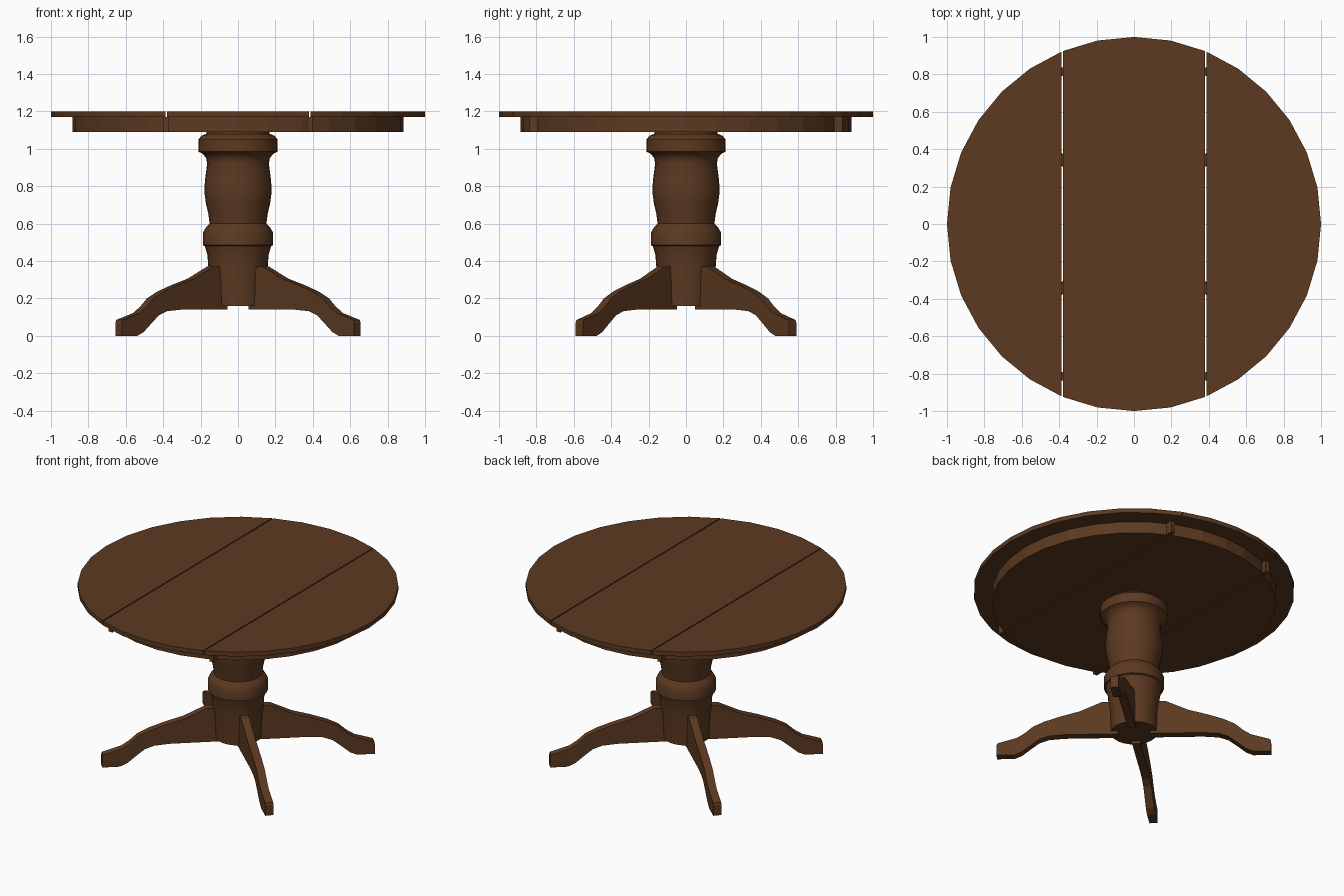
import bpy, bmesh
from math import cos, sin, pi, radians
from mathutils import Matrix, Vector

if "Cube" in bpy.data.objects:
    bpy.data.objects.remove(bpy.data.objects["Cube"])

wood = bpy.data.materials.new("brown_wood")
wood.diffuse_color = (0.107, 0.042, 0.015, 1)
wood.use_nodes = True
wood.node_tree.nodes["Principled BSDF"].inputs["Base Color"].default_value = wood.diffuse_color


def finish(name, bm, smooth=False):
    bmesh.ops.recalc_face_normals(bm, faces=bm.faces[:])
    me = bpy.data.meshes.new(name)
    bm.to_mesh(me)
    bm.free()
    ob = bpy.data.objects.new(name, me)
    bpy.context.collection.objects.link(ob)
    me.materials.append(wood)
    if smooth:
        bpy.ops.object.select_all(action='DESELECT')
        ob.select_set(True)
        bpy.context.view_layer.objects.active = ob
        bpy.ops.object.shade_smooth_by_angle(angle=radians(30))
    return ob


def prism(points, direction):
    """Closed solid from a planar outline swept along a direction."""
    bm = bmesh.new()
    face = bm.faces.new([bm.verts.new(p) for p in points])
    ext = bmesh.ops.extrude_face_region(bm, geom=[face], use_keep_orig=True)
    verts = [v for v in ext["geom"] if isinstance(v, bmesh.types.BMVert)]
    bmesh.ops.translate(bm, verts=verts, vec=direction)
    return bm


def disc_strip(name, r, z0, z1, x0, x1):
    """The part of a 32-sided disc lying between x0 and x1."""
    ring = [(r * cos(2 * pi * i / 32), r * sin(2 * pi * i / 32), z0) for i in range(32)]
    bm = prism(ring, (0, 0, z1 - z0))
    for x, n in ((x0, -1), (x1, 1)):
        bmesh.ops.bisect_plane(bm, geom=bm.verts[:] + bm.edges[:] + bm.faces[:],
                               plane_co=(x, 0, 0), plane_no=(n, 0, 0), clear_outer=True)
        edges = [e for e in bm.edges if e.is_boundary]
        if edges:
            bmesh.ops.holes_fill(bm, edges=edges)
    finish(name, bm)


# Tabletop boards and the solid apron under each, with a narrow gap between
for side, x0, x1 in (("left", -2, -0.387), ("centre", -0.380, 0.380), ("right", 0.387, 2)):
    disc_strip("tabletop_" + side, 1.0, 1.17, 1.2, x0, x1)
    disc_strip("apron_" + side, 0.885, 1.09, 1.17, x0, x1)

# Alignment blocks bridging the gaps
for sx in (-1, 1):
    for y, ly in ((-0.815, 0.045), (-0.345, 0.06), (0.345, 0.06), (0.815, 0.045)):
        bm = bmesh.new()
        bmesh.ops.create_cube(bm, size=1, matrix=Matrix.Translation((sx * 0.384, y, 1.13))
                              @ Matrix.Diagonal((0.03, ly, 0.078, 1)))
        finish("alignment_block", bm)

# Turned column
profile = [(0.145, 0.16), (0.15, 0.30), (0.16, 0.38), (0.163, 0.43), (0.177, 0.48),
           (0.188, 0.485), (0.188, 0.55), (0.175, 0.575), (0.152, 0.60), (0.158, 0.65),
           (0.172, 0.71), (0.18, 0.77), (0.177, 0.83), (0.165, 0.92), (0.17, 0.95),
           (0.19, 0.975), (0.212, 0.985), (0.212, 1.05), (0.195, 1.07), (0.168, 1.08),
           (0.168, 1.095)]
bm = bmesh.new()
N = 24
rings = [[bm.verts.new((r * cos(2 * pi * i / N), r * sin(2 * pi * i / N), z)) for i in range(N)]
         for r, z in profile]
for a, b in zip(rings, rings[1:]):
    for i in range(N):
        j = (i + 1) % N
        bm.faces.new((a[i], a[j], b[j], b[i]))
bm.faces.new(rings[0][::-1])
bm.faces.new(rings[-1])
finish("column", bm, smooth=True)

# Four curved legs: outline as (distance from axis, height)
outline = [(0.10, 0.14), (0.10, 0.37), (0.20, 0.37), (0.34, 0.305), (0.46, 0.27),
           (0.56, 0.235), (0.63, 0.20), (0.68, 0.155), (0.73, 0.122), (0.80, 0.10),
           (0.85, 0.085), (0.856, 0.07), (0.856, 0.0), (0.745, 0.0), (0.70, 0.02),
           (0.64, 0.07), (0.59, 0.11), (0.53, 0.132), (0.43, 0.14)]
HALF = 0.026
for name, angle in (("back_right_leg", 41.8), ("back_left_leg", 138.2),
                    ("front_left_leg", 221.8), ("front_right_leg", 318.2)):
    bm = prism([(s, -HALF, z) for s, z in outline], (0, 2 * HALF, 0))
    bmesh.ops.rotate(bm, verts=bm.verts[:], cent=(0, 0, 0),
                     matrix=Matrix.Rotation(radians(angle), 3, 'Z'))
    finish(name, bm)
